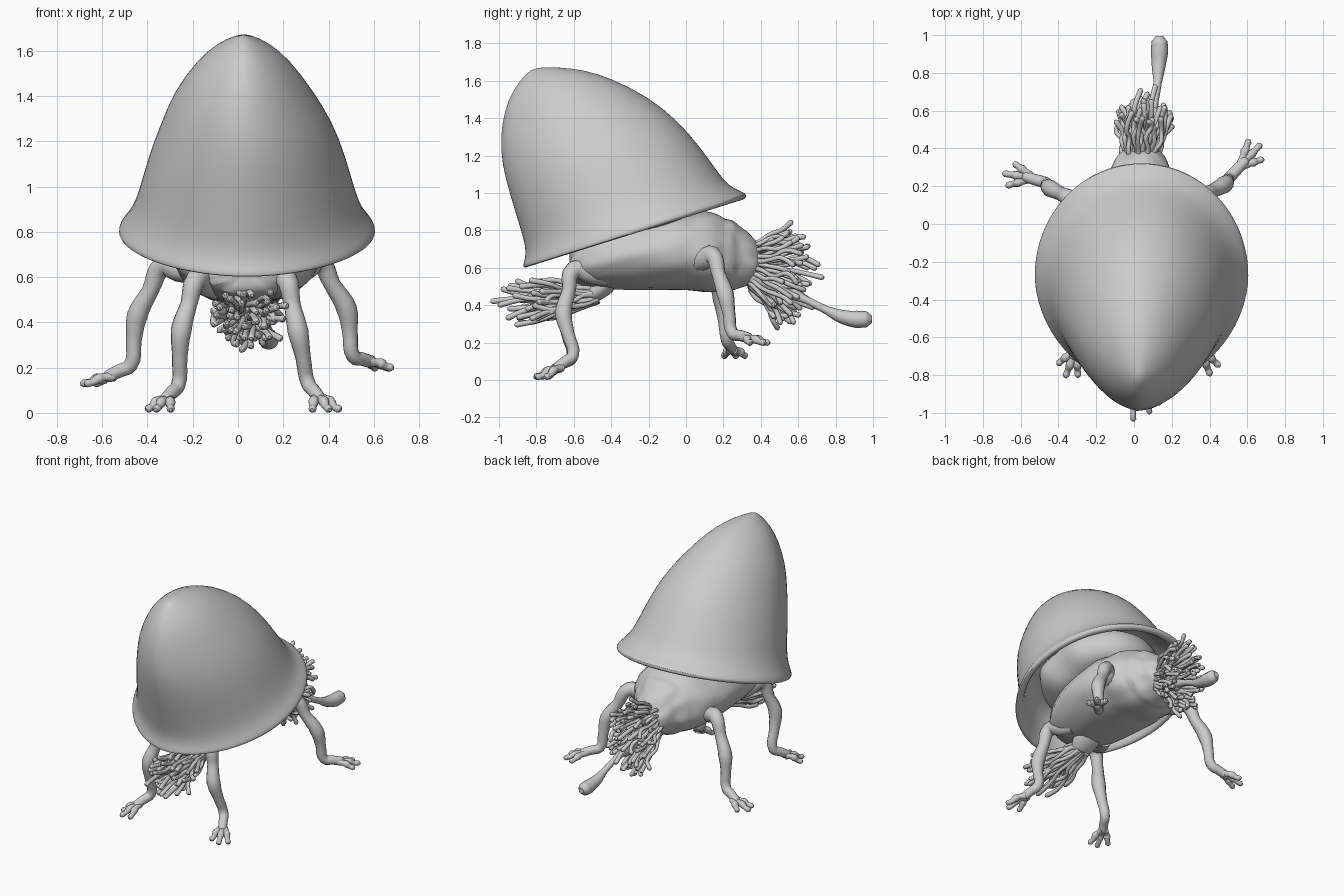
import bpy, bmesh, math, random
from mathutils import Vector

random.seed(4)
if "Cube" in bpy.data.objects:
    bpy.data.objects.remove(bpy.data.objects["Cube"])

grey = bpy.data.materials.new("light_grey")
grey.use_nodes = True
grey.diffuse_color = (0.6, 0.6, 0.6, 1)
grey.node_tree.nodes["Principled BSDF"].inputs["Base Color"].default_value = (0.6, 0.6, 0.6, 1)


def finish(obj, angle=60):
    bpy.ops.object.select_all(action='DESELECT')
    obj.select_set(True)
    bpy.context.view_layer.objects.active = obj
    bpy.ops.object.shade_smooth_by_angle(angle=math.radians(angle))


def loft(name, rings):
    """Skin a list of closed rings and cap both ends."""
    bm = bmesh.new()
    rows = [[bm.verts.new(p) for p in ring] for ring in rings]
    n = len(rows[0])
    for a, b in zip(rows, rows[1:]):
        for i in range(n):
            j = (i + 1) % n
            bm.faces.new((a[i], a[j], b[j], b[i]))
    for row in (rows[0], rows[-1]):
        bm.faces.new(row)
    bmesh.ops.recalc_face_normals(bm, faces=bm.faces)
    mesh = bpy.data.meshes.new(name)
    bm.to_mesh(mesh)
    bm.free()
    mesh.materials.append(grey)
    obj = bpy.data.objects.new(name, mesh)
    bpy.context.collection.objects.link(obj)
    finish(obj)
    obj.modifiers.new("smooth", 'SUBSURF').levels = 1


def tubes(name, paths, sides=2):
    """Turn paths of (point, radius) into one mesh of tapering tubes."""
    curve = bpy.data.curves.new(name, 'CURVE')
    curve.dimensions = '3D'
    curve.bevel_depth = 1
    curve.bevel_resolution = sides
    curve.resolution_u = 4
    curve.use_fill_caps = True
    for path in paths:
        # extra point rounds off the tip
        (p, _), (q, r) = path[-2:]
        tip = Vector(q) + (Vector(q) - Vector(p)).normalized() * r * 0.7
        path = path + [(tip, r * 0.45)]
        spline = curve.splines.new('BEZIER')
        spline.bezier_points.add(len(path) - 1)
        for bp, (co, rad) in zip(spline.bezier_points, path):
            bp.co = co
            bp.radius = rad
            bp.handle_left_type = bp.handle_right_type = 'AUTO'
    curve.materials.append(grey)
    obj = bpy.data.objects.new(name, curve)
    bpy.context.collection.objects.link(obj)
    bpy.ops.object.select_all(action='DESELECT')
    obj.select_set(True)
    bpy.context.view_layer.objects.active = obj
    bpy.ops.object.convert(target='MESH')
    finish(bpy.context.view_layer.objects.active)


def shell_ring(fy, fz, by, bz, half, power, wave=0.0, n=40):
    """Tilted oval whose front half narrows to a keel as power drops."""
    ring = []
    cx = 0.04 - 0.015 * (fz > 1.2)
    for i in range(n):
        t = 2 * math.pi * i / n
        c, s = math.cos(t), math.sin(t)
        k = (1 - abs(c) ** power) ** (1 / power) if c < 0 else abs(s)
        k *= 1 + wave * math.sin(7 * t)
        f = (c + 1) / 2
        ring.append((cx + math.copysign(half * k, s), fy + (by - fy) * f, fz + (bz - fz) * f))
    return ring


# Shell: outer bell from tip to rolled rim, then the hollow underside
bell = [
    (-.82, 1.667, -.76, 1.672, .015, 2), (-.872, 1.62, -.68, 1.672, .062, 1.85),
    (-.925, 1.55, -.55, 1.66, .135, 1.8), (-.97, 1.45, -.4, 1.615, .215, 1.77),
    (-.995, 1.3, -.2, 1.515, .31, 1.77), (-.985, 1.15, -.045, 1.39, .382, 1.8),
    (-.945, 1.0, .075, 1.25, .438, 1.83), (-.89, .82, .18, 1.1, .482, 1.85),
    (-.86, .72, .23, 1.04, .515, 1.87), (-.86, .655, .295, 1.01, .555, 1.87),
    (-.872, .62, .325, .997, .57, 1.87), (-.872, .6, .325, .977, .567, 1.87),
    (-.85, .6, .3, .958, .545, 1.87), (-.83, .63, .27, .97, .515, 1.87),
    (-.82, .73, .2, 1.03, .475, 1.87), (-.82, .83, .12, 1.09, .44, 1.85),
    (-.75, .92, .04, 1.12, .37, 1.85), (-.5, .97, -.2, 1.06, .14, 2),
]
loft("shell", [shell_ring(*r) for r in bell])

# Wavy mantle joining the body to the hollow of the shell
loft("mantle", [shell_ring(*r, wave=.05) for r in (
    (-.5, .7, .05, .86, .24, 2), (-.6, .72, .1, .91, .32, 2), (-.68, .78, .11, .98, .375, 2),
    (-.72, .87, .08, 1.07, .38, 2), (-.68, .95, .0, 1.12, .33, 2))])


def oval(y, z, rx, rz, n=28, rough=0.0):
    """Upright cross-section with a slightly uneven outline."""
    ring = []
    for i in range(n):
        t = 2 * math.pi * i / n
        k = 1 + random.uniform(-rough, rough)
        ring.append((0.035 + rx * k * math.cos(t), y + rough * random.uniform(-.3, .3),
                     z + rz * k * math.sin(t)))
    return ring


# Wrinkled barrel body with folds at the rear
sections = [
    (-.62, .62, .1, .06), (-.6, .635, .19, .115), (-.5, .65, .26, .16),
    (-.36, .675, .3, .19), (-.2, .69, .325, .21), (-.03, .695, .325, .22),
    (0, .695, .31, .21), (.1, .685, .3, .222), (.18, .675, .255, .212),
    (.2, .67, .225, .195), (.25, .665, .21, .2), (.28, .66, .16, .165),
    (.33, .65, .145, .15), (.37, .635, .12, .115), (.4, .62, .07, .08),
]
loft("body", [oval(*s, rough=0.05) for s in sections])

# Snout bulb that carries the front feelers
loft("snout", [oval(y, z, r, r * .8, n=16) for y, z, r in
               ((-.36, .57, .1), (-.43, .52, .1), (-.49, .475, .085), (-.54, .455, .05))])


def tuft(name, base, axis, count, spread, lengths, radius, spots):
    """Wavy feelers fanning out of a small disc, the outer ones shorter."""
    paths = []
    for i in range(count):
        a, d = i * 2.4, math.sqrt((i + .5) / count)
        fan = Vector((math.cos(a), 0, math.sin(a))) * d
        root = Vector(base) + Vector((fan.x * spots[0], 0, fan.z * spots[1]))
        side = Vector((fan.x * spread[0], 0, fan.z * spread[1]))
        length = lengths[1] + (lengths[0] - lengths[1]) * d * d
        way = (Vector(axis) + side).normalized() * length * random.uniform(.75, 1.08)
        path = []
        for f, r in ((0, 1), (.25, .95), (.5, .85), (.75, .95), (1, 1.1)):
            wobble = Vector([random.uniform(-.022, .022) for _ in range(3)])
            path.append((root + way * f + wobble * (f + .2), radius * r))
        paths.append(path)
    tubes(name, paths)


tuft("front_feelers", (.035, -.47, .455), (0, -1, -.1), 44, (.34, .26), (.33, .52), .014, (.055, .04))
tuft("rear_feelers", (.035, .34, .6), (.1, 1, -.32), 75, (.28, .85), (.24, .36), .0135, (.09, .12))

# Tail with club end
tubes("tail", [[((.06, .36, .56), .07), ((.08, .5, .49), .04), ((.11, .65, .425), .02),
                ((.125, .75, .375), .022), ((.13, .83, .34), .036), ((.135, .91, .325), .046),
                ((.135, .965, .325), .043)]], 4)


def leg(name, points, toe_dir):
    """Jointed leg ending in a splayed foot with long knuckled toes."""
    radii = (.05, .056, .047, .037, .046, .034, .032, .03)
    path = []
    for i, (a, b) in enumerate(zip(points, points[1:])):
        a, b = Vector(a), Vector(b)
        path.append((a, radii[2 * i]))
        path.append(((a + b) / 2, radii[2 * i + 1]))
    palm = Vector(points[-1])
    path.append((palm, .028))
    tubes(name, [path], 4)
    out = Vector((toe_dir[0], toe_dir[1], 0)).normalized()
    across = Vector((-out.y, out.x, 0))
    toes = []
    for s, length in ((-.9, .1), (0, .135), (.75, .12)):
        way = (out + across * s * .6).normalized() * length
        start = palm - out * .025 + across * s * .012
        drop = Vector((0, 0, toe_dir[2]))
        toes.append([(start, .022), (start + way * .35 + drop * .1, .018),
                     (start + way * .55 + drop * .3, .024), (start + way * .78 + drop * .8, .016),
                     (start + way + drop, .018)])
    tubes(name + "_toes", toes, 3)


leg("front_left_leg", [(.16, -.42, .55), (.215, -.6, .59), (.265, -.655, .36), (.31, -.605, .13),
                       (.36, -.69, .065)], (.4, -1, -.048))
leg("front_right_leg", [(-.1, -.42, .55), (-.185, -.6, .59), (-.25, -.655, .37), (-.265, -.61, .12),
                        (-.32, -.7, .06)], (-.4, -1, -.042))
leg("rear_left_leg", [(.25, .05, .62), (.355, .14, .67), (.48, .21, .46), (.51, .25, .25),
                      (.59, .335, .225)], (.75, .8, -.025))
leg("rear_right_leg", [(-.2, .05, .62), (-.33, .13, .65), (-.445, .19, .43), (-.475, .22, .21),
                       (-.575, .25, .16)], (-1, .15, -.03))
